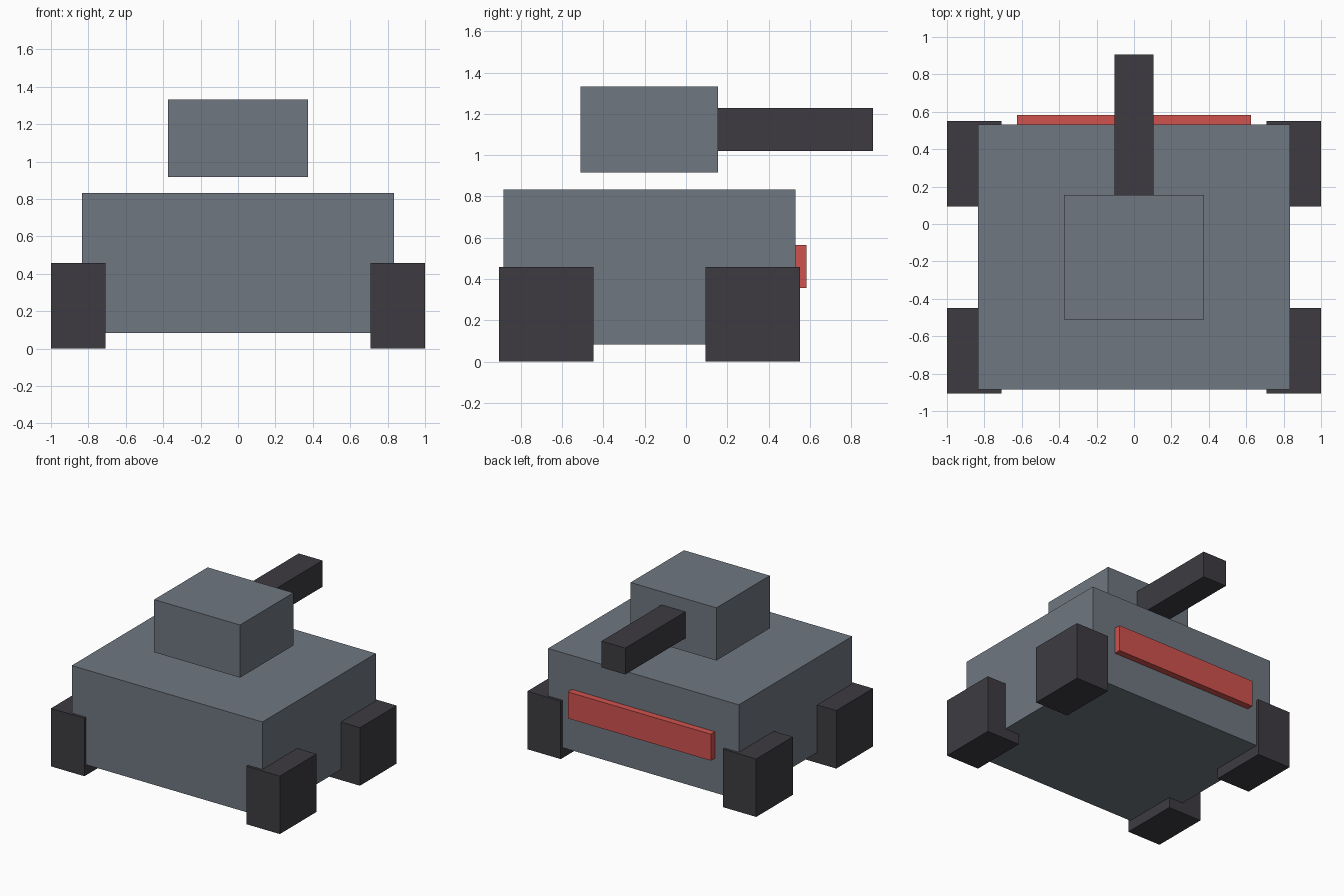
import bpy

if "Cube" in bpy.data.objects:
    bpy.data.objects.remove(bpy.data.objects["Cube"])


def material(name, rgb):
    m = bpy.data.materials.new(name)
    m.diffuse_color = (*rgb, 1)
    m.use_nodes = True
    m.node_tree.nodes["Principled BSDF"].inputs["Base Color"].default_value = m.diffuse_color
    return m


grey = material("slate_grey", (0.160, 0.186, 0.220))
dark = material("dark_charcoal", (0.047, 0.044, 0.053))
red = material("signal_red", (0.63, 0.084, 0.076))


def box(name, x, y, z, mat):
    """Box spanning the given (low, high) range on each axis."""
    spans = (x, y, z)
    bpy.ops.mesh.primitive_cube_add(size=1, location=[(a + b) / 2 for a, b in spans])
    ob = bpy.context.object
    ob.name = name
    ob.scale = [b - a for a, b in spans]
    bpy.ops.object.transform_apply(location=False, rotation=False, scale=True)
    ob.data.materials.append(mat)
    return ob


# Hull and the turret floating above it
box("hull", (-0.833, 0.833), (-0.885, 0.531), (0.083, 0.833), grey)
box("turret", (-0.375, 0.375), (-0.51, 0.156), (0.917, 1.333), grey)

# Gun barrel
box("barrel", (-0.104, 0.104), (0.156, 0.906), (1.021, 1.229), dark)

# Red plate on the barrel end of the hull
box("red_plate", (-0.625, 0.625), (0.50, 0.583), (0.356, 0.565), red)

# Four block wheels
for end, y in (("front", (-0.906, -0.448)), ("rear", (0.094, 0.552))):
    for side, x in (("left", (-1.0, -0.708)), ("right", (0.708, 1.0))):
        box(f"{end}_{side}_wheel", x, y, (0, 0.458), dark)
